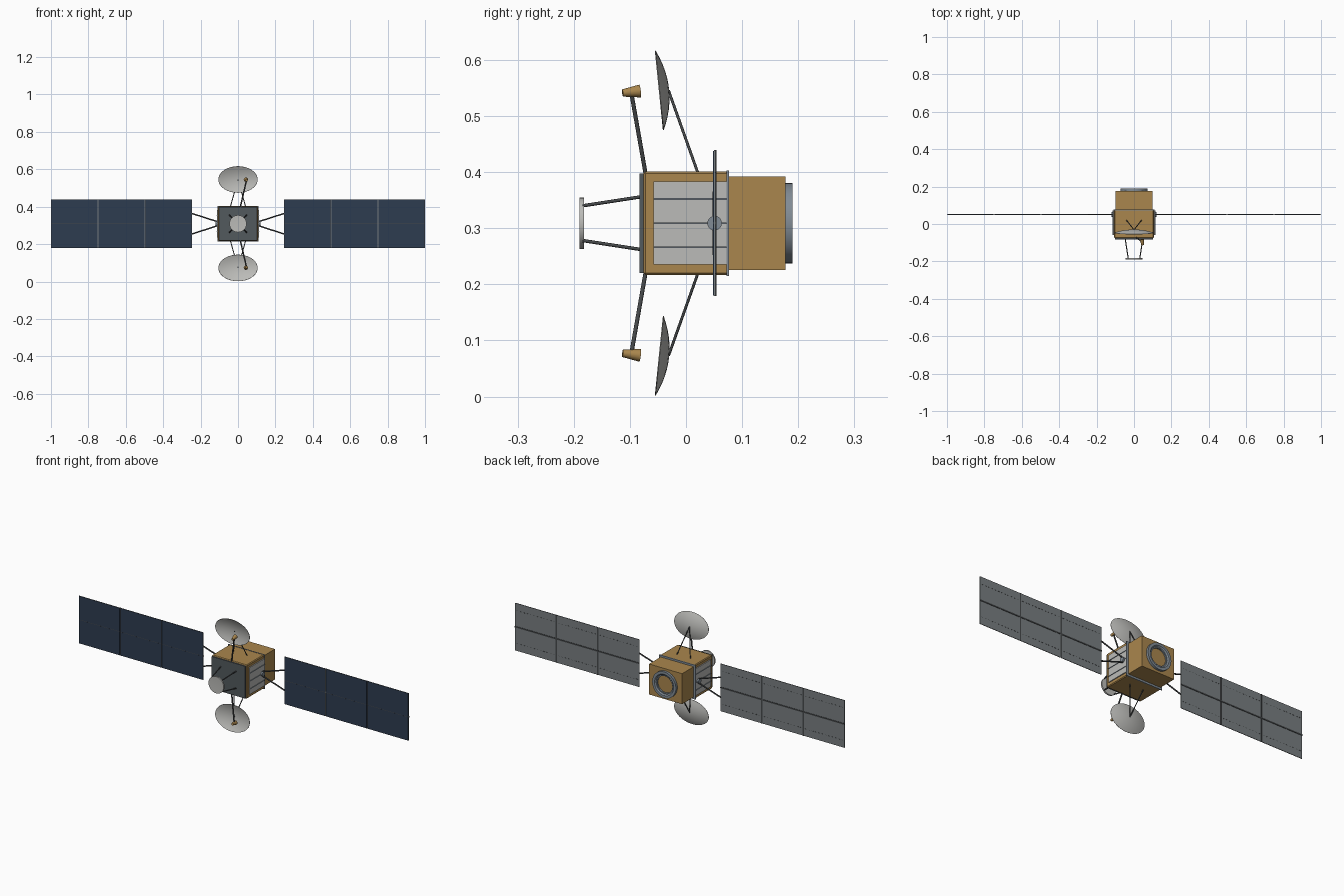
import bpy, bmesh, math
from mathutils import Vector, Matrix

cube = bpy.data.objects.get("Cube")
if cube:
    bpy.data.objects.remove(cube, do_unlink=True)

CZ = 0.309  # height of the body axis


def material(name, r, g, b):
    m = bpy.data.materials.new(name)
    m.use_nodes = True
    m.diffuse_color = (r, g, b, 1)
    m.node_tree.nodes["Principled BSDF"].inputs["Base Color"].default_value = (r, g, b, 1)
    return m


GOLD = material("gold foil", 0.40, 0.24, 0.075)
LIGHT = material("light grey", 0.50, 0.50, 0.48)
STEEL = material("blue grey metal", 0.22, 0.26, 0.30)
DARK = material("dark strut grey", 0.06, 0.065, 0.068)
PLATE = material("front plate grey", 0.085, 0.10, 0.11)
NAVY = material("solar cell navy", 0.027, 0.045, 0.080)
BACK = material("panel back grey", 0.19, 0.21, 0.22)


def finish(name, bm, mat, smooth=False):
    bmesh.ops.recalc_face_normals(bm, faces=bm.faces)
    me = bpy.data.meshes.new(name)
    bm.to_mesh(me)
    bm.free()
    me.materials.append(mat)
    ob = bpy.data.objects.new(name, me)
    bpy.context.collection.objects.link(ob)
    if smooth:
        bpy.ops.object.select_all(action="DESELECT")
        ob.select_set(True)
        bpy.context.view_layer.objects.active = ob
        bpy.ops.object.shade_smooth_by_angle(angle=math.radians(40))
    return ob


def boxes(name, mat, items, bevel=0):
    """One object from (centre, size) boxes; z is measured from the body axis."""
    bm = bmesh.new()
    for (x, y, z), size in items:
        m = Matrix.Translation((x, y, CZ + z)) @ Matrix.Diagonal((*size, 1))
        bmesh.ops.create_cube(bm, size=1, matrix=m)
    if bevel:
        bmesh.ops.bevel(bm, geom=bm.edges[:], offset=bevel, segments=1, affect="EDGES")
    return finish(name, bm, mat)


def rods(name, mat, items, r1, r2=None, sides=10):
    """One object from (start, end) rods; z is measured from the body axis."""
    bm = bmesh.new()
    for a, b in items:
        a, b = Vector(a), Vector(b)
        mid = (a + b) / 2 + Vector((0, 0, CZ))
        rot = (b - a).to_track_quat("Z", "Y").to_matrix().to_4x4()
        bmesh.ops.create_cone(bm, cap_ends=True, segments=sides, radius1=r1,
                              radius2=r1 if r2 is None else r2, depth=(b - a).length,
                              matrix=Matrix.Translation(mid) @ rot)
    return finish(name, bm, mat, True)


def lathe(name, mat, profile, close, segments=32):
    """Spin (radius, y) points around the body axis."""
    bm = bmesh.new()
    vs = [bm.verts.new((r, y, CZ)) for r, y in profile]
    for i in range(len(vs) - (0 if close else 1)):
        bm.edges.new((vs[i], vs[(i + 1) % len(vs)]))
    bmesh.ops.spin(bm, geom=bm.verts[:] + bm.edges[:], cent=(0, 0, CZ), axis=(0, 1, 0),
                   angle=math.tau, steps=segments)
    bmesh.ops.remove_doubles(bm, verts=bm.verts, dist=1e-5)
    return finish(name, bm, mat, True)


def dish(name, s):
    """Elliptical bowl opening to the front, tilted towards its feed."""
    rx, rz, depth, rings, n = 0.105, 0.0715, 0.017, 6, 40
    tilt = Matrix.Rotation(math.radians(5.8), 3, "X")
    origin = Vector((0, -0.047, 0.2365))

    def point(t, a):
        p = Vector((rx * t * math.cos(a), depth * (1 - t * t), rz * t * math.sin(a)))
        p = tilt @ p + origin
        return bm.verts.new((p.x, p.y, CZ + s * p.z))

    bm = bmesh.new()
    centre = point(0, 0)
    loops = [[point(i / rings, math.tau * k / n) for k in range(n)] for i in range(1, rings + 1)]
    for k in range(n):
        j = (k + 1) % n
        bm.faces.new((centre, loops[0][k], loops[0][j]))
        for a, b in zip(loops, loops[1:]):
            bm.faces.new((a[k], b[k], b[j], a[j]))
    bmesh.ops.recalc_face_normals(bm, faces=bm.faces)
    bmesh.ops.solidify(bm, geom=bm.faces[:], thickness=0.0015)
    return finish(name, bm, LIGHT, True)


# Body
boxes("main_body", GOLD, [((0, 0, 0), (0.212, 0.152, 0.185))], 0.004)
boxes("rear_body", GOLD, [((0, 0.127, 0), (0.2, 0.1, 0.167))])
boxes("flange", STEEL, [((0, 0.0745, 0), (0.22, 0.005, 0.188))])
boxes("front_plate", PLATE, [((0, -0.079, 0), (0.204, 0.008, 0.177))])
boxes("side_radiators", LIGHT,
      [((s * 0.108, 0.007, 0), (0.006, 0.13, 0.148)) for s in (1, -1)])
boxes("radiator_ribs", STEEL,
      [((s * 0.112, 0.007, z), (0.004, 0.13, 0.003))
       for s in (1, -1) for z in (-0.043, 0, 0.043)])

# Engine ring on the back
lathe("engine_ring", STEEL, [(0.072, 0.176), (0.072, 0.19), (0.058, 0.19), (0.052, 0.184),
                             (0.046, 0.184), (0.046, 0.176)], True)

# Front antenna on four legs
lathe("front_antenna", LIGHT, [(0, -0.182), (0.046, -0.182), (0.046, -0.19), (0.043, -0.19),
                               (0, -0.186)], False, 24)
rods("front_antenna_legs", DARK,
     [((sx * 0.031, -0.184, sz * 0.031), (sx * 0.047, -0.08, sz * 0.047))
      for sx in (1, -1) for sz in (1, -1)], 0.003)

# Upper and lower dishes with supports and feeds
for label, s in (("upper", 1), ("lower", -1)):
    dish(label + "_dish", s)
    rods(label + "_dish_supports", DARK,
         [((sx * 0.041, 0.021, s * 0.09), (0, -0.031, s * 0.236)) for sx in (1, -1)], 0.0025)
    rods(label + "_feed_arm", DARK, [((0.012, -0.072, s * 0.088), (0.045, -0.097, s * 0.23))], 0.0038)
    rods(label + "_feed_horn", GOLD, [((0.046, -0.113, s * 0.232), (0.042, -0.082, s * 0.2355))],
         0.0065, 0.0115, 16)

# Solar wings
Y, H, X0, X1 = 0.051, 0.26, 0.245, 1.0
W = (X1 - X0) / 3
for label, s in (("left", 1), ("right", -1)):
    mids = [X0 + W * (i + 0.5) for i in range(3)]
    boxes(label + "_panels", BACK, [((s * x, Y, 0), (W - 0.002, 0.003, H)) for x in mids])
    boxes(label + "_solar_cells", NAVY,
          [((s * x, Y - 0.002, z), (W - 0.005, 0.001, H / 2 - 0.002))
           for x in mids for z in (-H / 4, H / 4)])
    boxes(label + "_cell_seams", DARK, [((s * x, Y - 0.0018, 0), (W - 0.005, 0.001, 0.003))
                                        for x in mids])
    # Back spars, joints and rows of fasteners
    spars = [((s * (X0 + X1) / 2, Y + 0.002, 0), (X1 - X0, 0.003, 0.007))]
    spars += [((s * (X0 + W * i), Y + 0.002, 0), (0.007, 0.002, H)) for i in (1, 2)]
    boxes(label + "_back_spars", DARK, spars)
    boxes(label + "_fasteners", DARK,
          [((s * (x + W * (k - 5.5) / 12.5), Y + 0.0018, z), (0.009, 0.001, 0.002))
           for x in mids for k in range(12) for z in (-0.09, 0.09)])
    # Hinge and yoke
    rods(label + "_hinge", STEEL, [((s * 0.105, Y, 0), (s * 0.12, Y, 0))], 0.013, sides=20)
    rods(label + "_yoke", DARK,
         [((s * 0.113, Y, z * 0.012), (s * 0.247, Y, z * 0.055)) for z in (1, -1)], 0.0038)
